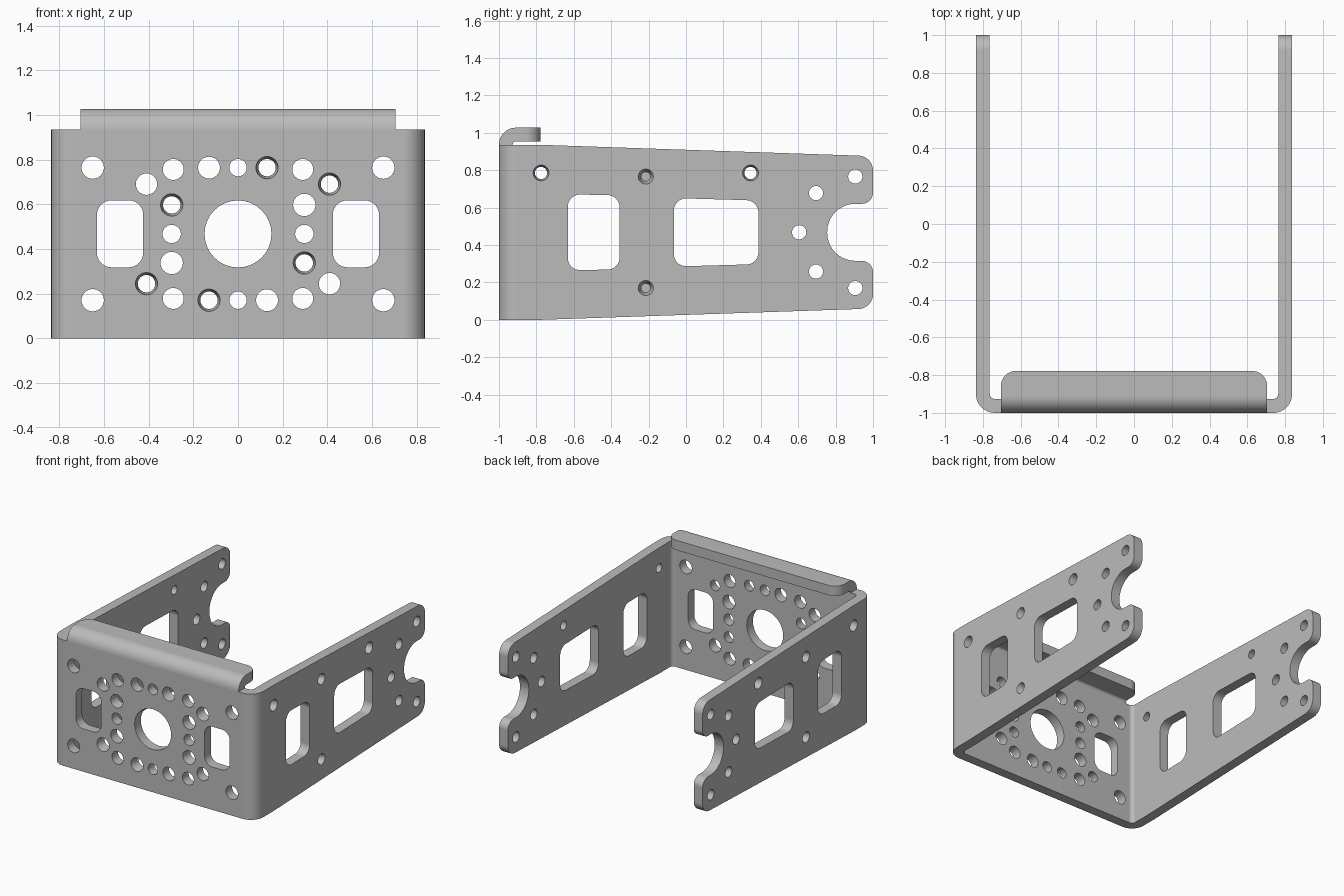
import bpy, bmesh, math
from mathutils import Vector

if "Cube" in bpy.data.objects:
    bpy.data.objects.remove(bpy.data.objects["Cube"], do_unlink=True)

grey = bpy.data.materials.new("plain grey metal")
grey.use_nodes = True
grey.diffuse_color = (0.5, 0.5, 0.5, 1)
grey.node_tree.nodes["Principled BSDF"].inputs["Base Color"].default_value = (0.5, 0.5, 0.5, 1)

WIDTH, THICK, MID = 0.837, 0.073, 0.4675   # half width, sheet thickness, mid height
HEIGHT = 2 * MID


def rounded(corners, steps=10):
    """Outline from (u, v, radius) corners, each rounded by a tangent arc."""
    out = []
    for i, (u, v, r) in enumerate(corners):
        p = Vector((u, v))
        if r == 0:
            out.append(p)
            continue
        a = (Vector(corners[i - 1][:2]) - p).normalized()
        b = (Vector(corners[(i + 1) % len(corners)][:2]) - p).normalized()
        half = a.angle(b) / 2
        centre = p + (a + b).normalized() * (r / math.sin(half))
        start = p + a * (r / math.tan(half)) - centre
        end = p + b * (r / math.tan(half)) - centre
        turn = start.angle_signed(end)
        for k in range(steps + 1):
            t = -turn * k / steps
            c, s = math.cos(t), math.sin(t)
            out.append(centre + Vector((c * start.x - s * start.y, s * start.x + c * start.y)))
    return out


def circle(u, v, r, n=32):
    return [Vector((u + r * math.cos(k * math.tau / n), v + r * math.sin(k * math.tau / n)))
            for k in range(n)]


def loft(bm, axis, d1, loop1, d2, loop2=None):
    """Solid between two outlines placed at depths d1 and d2 along an axis."""
    place = {"x": lambda p, d: (d, p.x, p.y),
             "y": lambda p, d: (p.x, d, p.y),
             "z": lambda p, d: (p.x, p.y, d)}[axis]
    a = [bm.verts.new(place(p, d1)) for p in loop1]
    b = [bm.verts.new(place(p, d2)) for p in (loop2 or loop1)]
    bm.faces.new(a)
    bm.faces.new(b[::-1])
    for i in range(len(a)):
        j = (i + 1) % len(a)
        bm.faces.new((a[j], a[i], b[i], b[j]))


def make(name, bm):
    bmesh.ops.recalc_face_normals(bm, faces=bm.faces)
    mesh = bpy.data.meshes.new(name)
    bm.to_mesh(mesh)
    bm.free()
    mesh.materials.append(grey)
    obj = bpy.data.objects.new(name, mesh)
    bpy.context.collection.objects.link(obj)
    return obj


def activate(obj):
    bpy.ops.object.select_all(action="DESELECT")
    obj.select_set(True)
    bpy.context.view_layer.objects.active = obj


def carve(obj, cutter, operation):
    mod = obj.modifiers.new("carve", "BOOLEAN")
    mod.operation, mod.object, mod.solver = operation, cutter, "EXACT"
    activate(obj)
    bpy.ops.object.modifier_apply(modifier=mod.name)
    bpy.data.objects.remove(cutter, do_unlink=True)


def finish(obj):
    activate(obj)
    bpy.ops.object.shade_smooth_by_angle(angle=math.radians(30))
    mod = obj.modifiers.new("flat face shading", "WEIGHTED_NORMAL")
    mod.keep_sharp = True


# Bent sheet: U shape seen from above
W, I, F = WIDTH, WIDTH - THICK, THICK - 1
bm = bmesh.new()
loft(bm, "z", -0.1, rounded([(-W, 1.1, 0), (-W, -1, 0.1), (W, -1, 0.1), (W, 1.1, 0),
                             (I, 1.1, 0), (I, F, 0.03), (-I, F, 0.03), (-I, 1.1, 0)]), 1.1)
bracket = make("bracket", bm)

# Side silhouette with tapered arms and round end notch
lower = [(-1.2, 0, 0), (-0.77, 0, 0), (1, 0.06, 0.08), (1, 0.315, 0.06), (0.755, 0.315, 0.15)]
upper = [(y, HEIGHT - z, r) for y, z, r in reversed(lower)]
bm = bmesh.new()
loft(bm, "x", -1, rounded(lower + upper), 1)
carve(bracket, make("side_silhouette", bm), "INTERSECT")

cut = bmesh.new()


def front_hole(x, z, r, r_in=None):
    loft(cut, "y", -1.02, circle(x, z, r), F + 0.02, circle(x, z, r_in or r))


# Front openings: centre bore, windows, hole pattern
front_hole(0, MID, 0.15)
for s in (-1, 1):
    a, b = s * 0.425, s * 0.632
    loft(cut, "y", -1.1, rounded([(a, 0.318, 0.065), (b, 0.318, 0.065),
                                  (b, 0.618, 0.065), (a, 0.618, 0.065)]), -0.85)
    front_hole(s * 0.297, MID, 0.041)
    front_hole(0, MID + s * 0.297, 0.039)

# Off-axis holes (x, offset from mid height, radius); some corners are tapered
tapered = {(0.41, 1, 1), (0.41, -1, -1), (0.13, 1, 1), (0.13, -1, -1),
           (0.297, -1, 1), (0.297, 1, -1)}
for x, dz, r in ((0.651, 0.297, 0.05), (0.41, 0.223, 0.048), (0.29, 0.289, 0.047),
                 (0.13, 0.297, 0.049), (0.297, 0.13, 0.05)):
    for sx in (-1, 1):
        for sz in (-1, 1):
            if (x, sx, sz) in tapered:
                front_hole(sx * x, MID + sz * dz, 0.053, 0.036)
            else:
                front_hole(sx * x, MID + sz * dz, r)

# Side windows through both arms
for y1, y2, h1, h2 in ((-0.632, -0.355, 0.203, 0.198), (-0.065, 0.387, 0.183, 0.17)):
    loft(cut, "x", -1, rounded([(y1, MID - h1, 0.065), (y2, MID - h2, 0.065),
                                (y2, MID + h2, 0.065), (y1, MID + h1, 0.065)]), 1)

# Plain holes around the end notch
for y, dz in ((0.905, 0.298), (0.905, -0.298), (0.695, 0.21), (0.695, -0.21), (0.605, 0)):
    loft(cut, "x", -1, circle(y, MID + dz, 0.038), 1)

# Tapered through holes and blind holes on each arm
for s in (-1, 1):
    for y in (-0.775, 0.345):
        loft(cut, "x", s * (W + 0.02), circle(y, 0.785, 0.045),
             s * (I - 0.02), circle(y, 0.785, 0.03))
    for dz in (-0.298, 0.298):
        loft(cut, "x", s * (W + 0.02), circle(-0.215, MID + dz, 0.046),
             s * (W - 0.055), circle(-0.215, MID + dz, 0.025))
carve(bracket, make("hole_cutters", cut), "DIFFERENCE")
finish(bracket)

# Folded top lip, with rounded rear corners
L, TOP, BACK = 0.705, 1.027, -0.778
bm = bmesh.new()
loft(bm, "x", -L, rounded([(-1, HEIGHT, 0), (-1, TOP, 0.09), (BACK - -0.1, TOP, 0),
                           (BACK + 0.1, TOP - THICK, 0), (F, TOP - THICK, 0.018),
                           (F, HEIGHT, 0)]), L)
lip = make("top_lip", bm)
bm = bmesh.new()
loft(bm, "z", 0.8, rounded([(-L - 0.05, -1.2, 0), (L + 0.05, -1.2, 0), (L + 0.05, -1.1, 0),
                            (L, -1.1, 0), (L, BACK, 0.08), (-L, BACK, 0.08),
                            (-L, -1.1, 0), (-L - 0.05, -1.1, 0)]), 1.2)
carve(lip, make("lip_plan", bm), "INTERSECT")
finish(lip)
